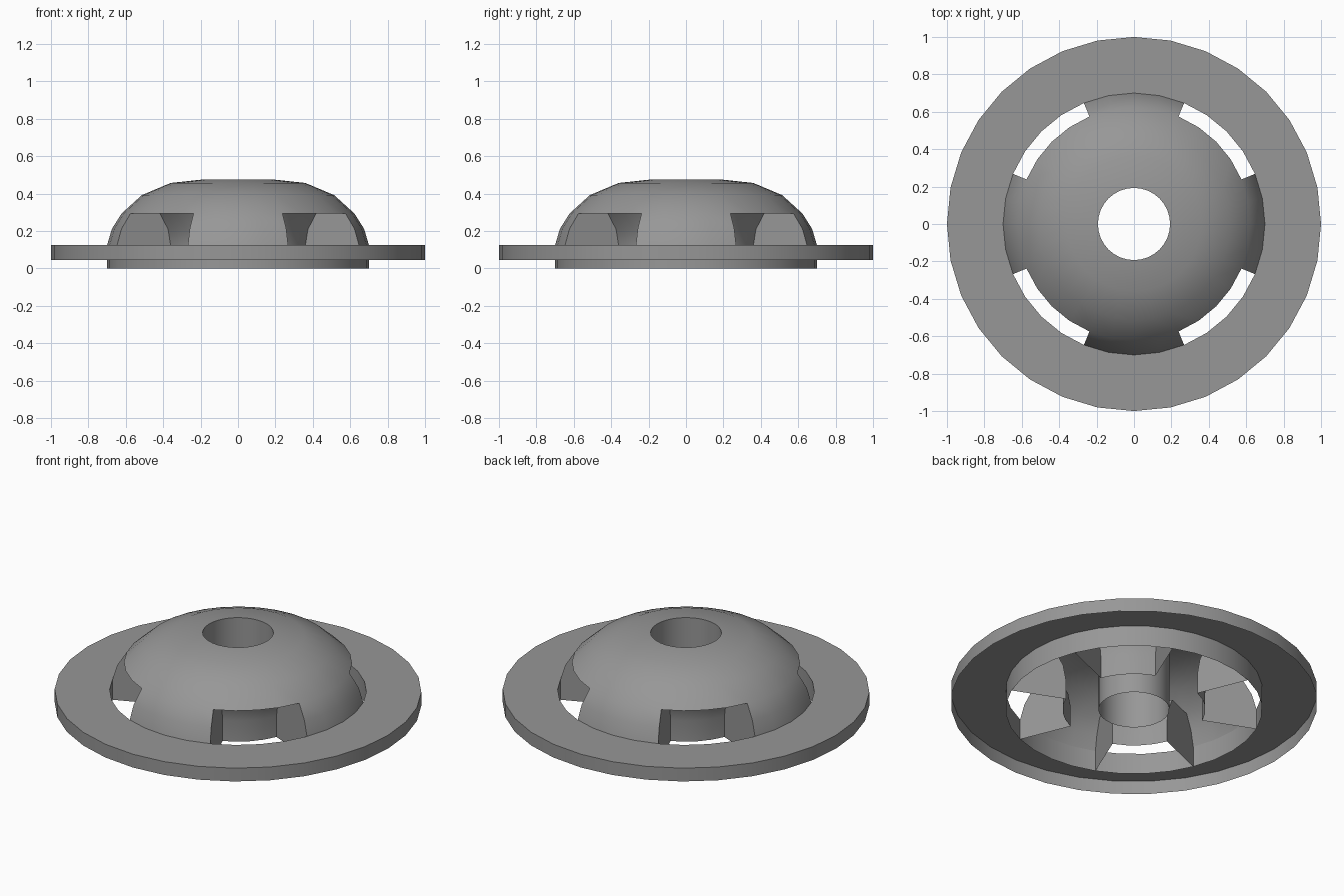
import bpy, bmesh
from math import cos, sin, pi, radians

if "Cube" in bpy.data.objects:
    bpy.data.objects.remove(bpy.data.objects["Cube"])

N = 32            # sides around the axis
WIN_TOP = 0.294   # top of the side windows

dark_grey = bpy.data.materials.new("dark_grey")
dark_grey.diffuse_color = (0.31, 0.31, 0.31, 1)
dark_grey.use_nodes = True
dark_grey.node_tree.nodes["Principled BSDF"].inputs["Base Color"].default_value = dark_grey.diffuse_color


def is_window(i):
    # four 45 degree windows on the diagonals
    return (i + 2) % 8 >= 4


def pt(r, z, i):
    a = 2 * pi * i / N
    return (r * cos(a), r * sin(a), z)


def sheet(name, strips, walls=()):
    """strips: (profile, sector test) revolved; walls: (radial polygon, sector index, flip)."""
    bm = bmesh.new()
    for profile, keep in strips:
        for (r0, z0), (r1, z1) in zip(profile, profile[1:]):
            for i in range(N):
                if keep(i):
                    quad = [pt(r0, z0, i), pt(r1, z1, i), pt(r1, z1, i + 1), pt(r0, z0, i + 1)]
                    bm.faces.new([bm.verts.new(p) for p in quad])
    for profile, i in walls:
        bm.faces.new([bm.verts.new(pt(r, z, i)) for r, z in profile])
    bmesh.ops.remove_doubles(bm, verts=bm.verts, dist=0.0005)
    me = bpy.data.meshes.new(name)
    bm.to_mesh(me)
    bm.free()
    me.materials.append(dark_grey)
    ob = bpy.data.objects.new(name, me)
    bpy.context.collection.objects.link(ob)
    bpy.context.view_layer.objects.active = ob
    ob.select_set(True)
    bpy.ops.object.shade_smooth_by_angle(angle=radians(32))
    ob.select_set(False)
    return ob


everywhere = lambda i: True
leg = lambda i: not is_window(i)

# dome shell: full crown, with the lower part only on the four legs
crown = [(0.193, 0.475), (0.36, 0.457), (0.514, 0.392), (0.622, WIN_TOP)]
skirt = [(0.622, WIN_TOP), (0.674, 0.212), (0.70, 0.125)]
sheet("dome", [(crown, everywhere), (skirt, leg)])

# base ring around the bottom of the dome
sheet("base_ring", [([(0.70, 0.125), (0.70, 0.0)], everywhere)])

# flange: flat top and outer rim, open underneath
sheet("flange", [([(0.70, 0.125), (1.0, 0.125), (1.0, 0.045)], everywhere)])

# centre tube
sheet("centre_tube", [([(0.193, 0.0), (0.193, 0.475)], everywhere)])

# window pockets: roof, inner wall flaring outward at the top, radial side walls
inner = [(0.39, 0.0), (0.39, 0.125), (0.405, 0.21), (0.452, WIN_TOP)]
side = inner + skirt + [(0.70, 0.0)]
sheet("window_pockets",
      [([(0.622, WIN_TOP)] + inner[::-1], is_window)],
      [(side, i) for i in range(2, N, 4)])
